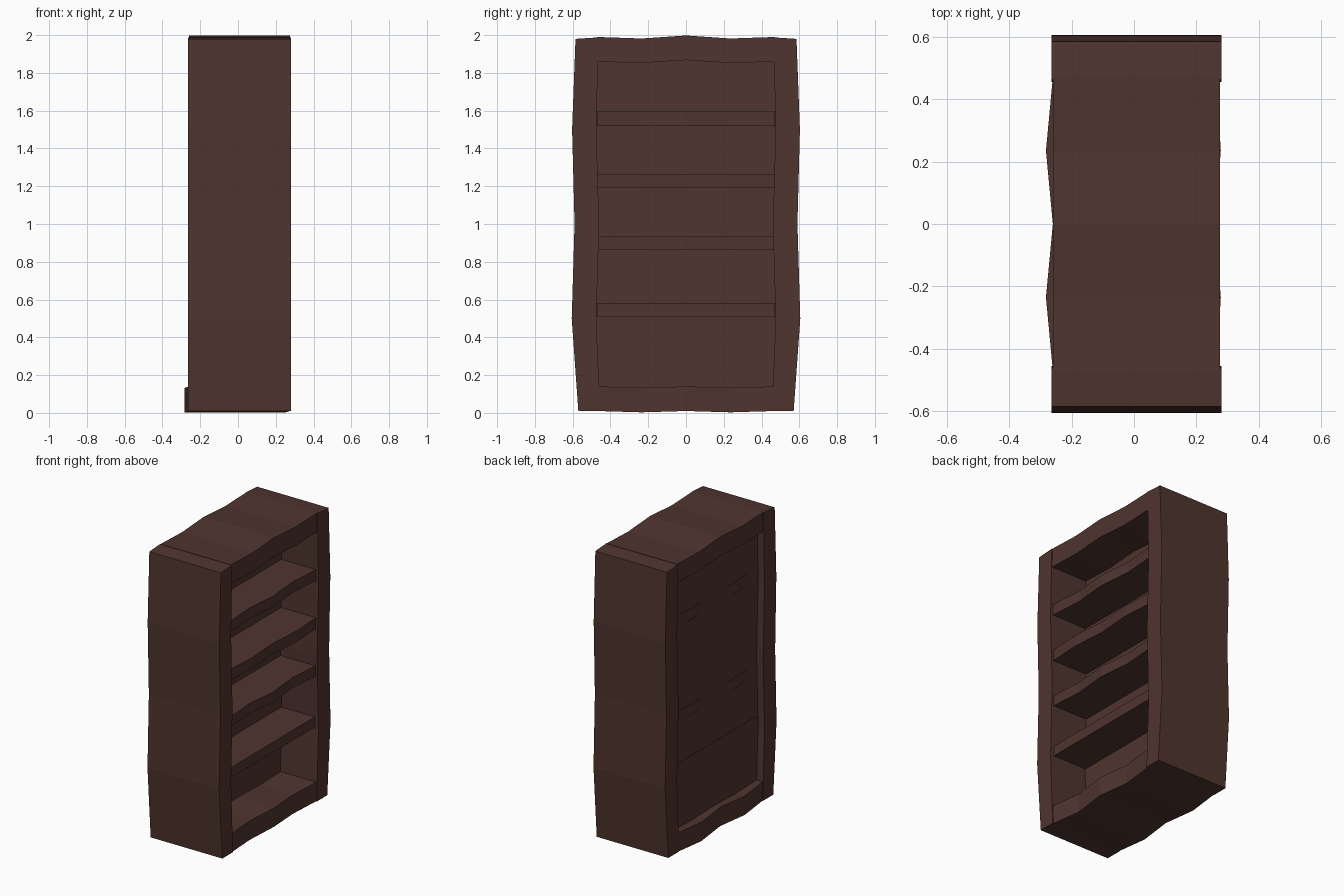
import bpy, bmesh

if "Cube" in bpy.data.objects:
    bpy.data.objects.remove(bpy.data.objects["Cube"])

wood = bpy.data.materials.new("dark_brown_wood")
wood.diffuse_color = (0.078, 0.0348, 0.0276, 1)
wood.use_nodes = True
wood.node_tree.nodes["Principled BSDF"].inputs["Base Color"].default_value = wood.diffuse_color


def loft(name, rings):
    """Skin a row of four-cornered cross-sections and cap both ends."""
    bm = bmesh.new()
    loops = [[bm.verts.new(p) for p in ring] for ring in rings]
    for a, b in zip(loops, loops[1:]):
        for i in range(4):
            j = (i + 1) % 4
            bm.faces.new((a[i], a[j], b[j], b[i]))
    bm.faces.new(loops[0])
    bm.faces.new(loops[-1])
    bmesh.ops.recalc_face_normals(bm, faces=bm.faces)
    mesh = bpy.data.meshes.new(name)
    bm.to_mesh(mesh)
    bm.free()
    obj = bpy.data.objects.new(name, mesh)
    bpy.context.collection.objects.link(obj)
    mesh.materials.append(wood)
    return obj


def board(name, x0, x1, z0, z1, dx, dz):
    """Board along y; its loops are nudged by dx, dz (centre, quarter, end)."""
    rings = []
    for y, k in ((-0.47, 2), (-0.235, 1), (0, 0), (0.235, 1), (0.47, 2)):
        a, b = x0 + dx[k], x1 + dx[k]
        c, d = z0 + dz[k], z1 + dz[k]
        rings.append([(a, y, c), (b, y, c), (b, y, d), (a, y, d)])
    return loft(name, rings)


# Wobbly side posts: height at outer edge, at inner edge, outer y, inner y
post = [(0.01, 0.01, 0.57, 0.455), (0.5, 0.5, 0.605, 0.475), (1.0, 1.0, 0.59, 0.46),
        (1.5, 1.5, 0.603, 0.475), (1.98, 1.988, 0.585, 0.463)]
for side, s in (("left", -1), ("right", 1)):
    loft(side + "_post", [[(-0.265, s * yo, zo), (0.28, s * yo, zo),
                           (0.28, s * yi, zi), (-0.265, s * yi, zi)]
                          for zo, zi, yo, yi in post])

# Top and bottom boards
board("top_board", -0.26, 0.275, 1.86, 1.99, (0, 0, 0), (0.008, -0.008, 0))
board("bottom_board", -0.26, 0.275, 0.01, 0.14, (0, -0.022, 0), (0, -0.007, 0))

# Thick recessed back panel
loft("back_panel", [[(-0.215, -0.5, z), (0.0, -0.5, z), (0.0, 0.5, z), (-0.215, 0.5, z)]
                    for z in (0.08, 1.92)])

# Shelves, each with its own slight waviness
shelves = [(0.51, 0.58, (-0.004, -0.004, -0.004)), (0.865, 0.937, (0.01, -0.012, 0.005)),
           (1.19, 1.265, (0, 0.018, 0.004)), (1.52, 1.595, (0.01, -0.012, 0.005))]
for i, (z0, z1, dx) in enumerate(shelves):
    board("shelf_%d" % (i + 1), -0.213, 0.26, z0, z1, dx, (0, 0, 0))
